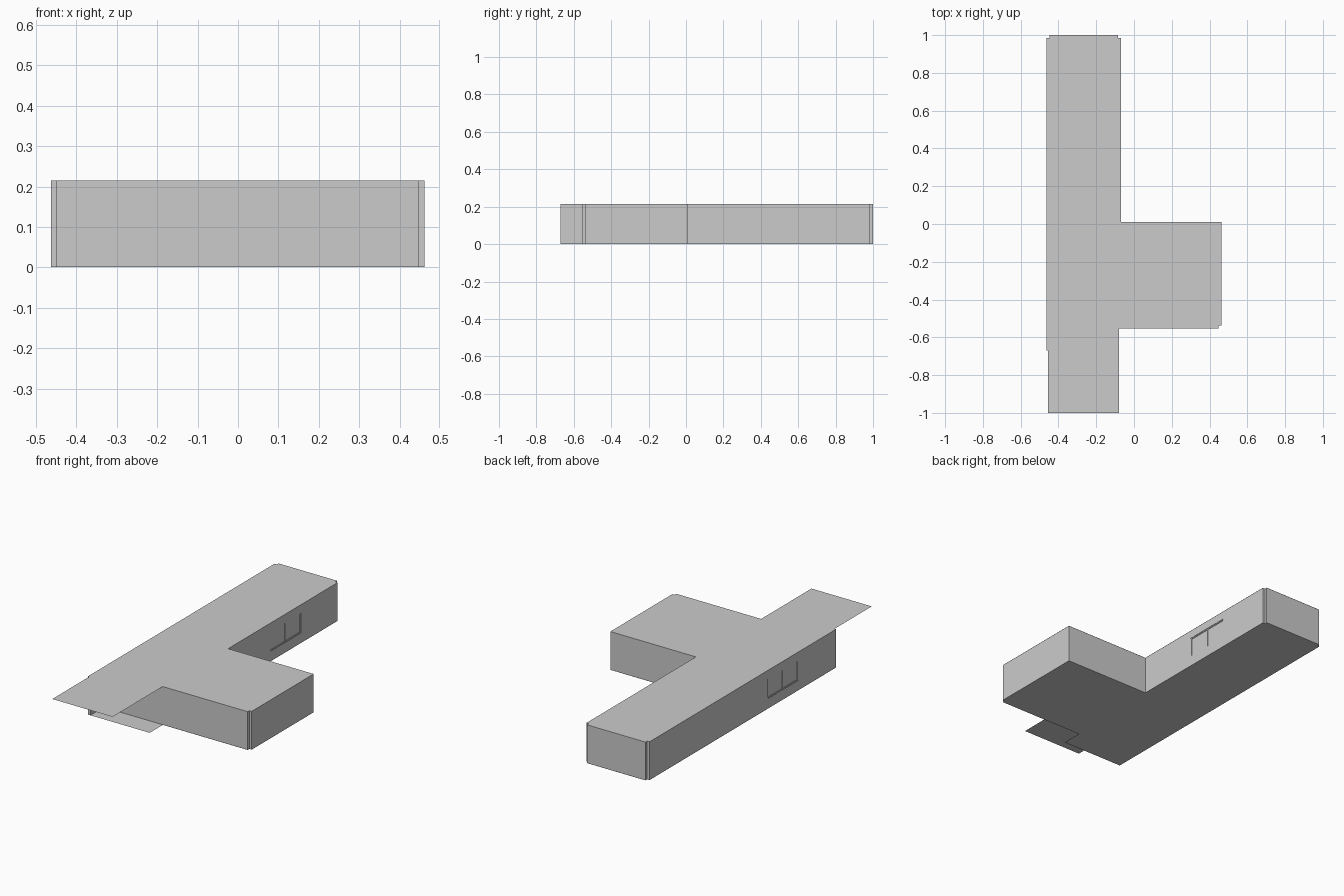
import bpy, bmesh

if "Cube" in bpy.data.objects:
    bpy.data.objects.remove(bpy.data.objects["Cube"])

H = 0.216      # room height
T = 0.015      # wall thickness
E = 0.0006     # walls stop just short of the slabs


def finish(name, bm):
    me = bpy.data.meshes.new(name)
    bm.to_mesh(me)
    bm.free()
    ob = bpy.data.objects.new(name, me)
    bpy.context.collection.objects.link(ob)
    return ob


def box(name, x0, x1, y0, y1, z0=E, z1=H - E):
    bm = bmesh.new()
    bmesh.ops.create_cube(bm, size=1)
    for v in bm.verts:
        v.co = ((x0, x1)[v.co.x > 0], (y0, y1)[v.co.y > 0], (z0, z1)[v.co.z > 0])
    return finish(name, bm)


def sheet(name, outline, z):
    bm = bmesh.new()
    face = bm.faces.new([bm.verts.new((x, y, z)) for x, y in outline])
    bm.normal_update()
    if (face.normal.z > 0) != (z > 0):
        face.normal_flip()
    return finish(name, bm)


# Plan outline shared by floor and ceiling (from the wing round to the far end)
L, R, W = -0.463, -0.07, 0.462
plan = [(-0.08, -0.553), (W - T, -0.553), (W - T, -0.538), (W, -0.538), (W, 0.011),
        (R, 0.011), (R, 0.985), (R - T, 0.985), (R - T, 1.0), (L + T, 1.0),
        (L + T, 0.985), (L, 0.985), (L, -0.67)]
sheet("floor", plan + [(-0.08, -0.67)], 0)
sheet("ceiling", plan + [(-0.455, -0.67), (-0.455, -1.0), (-0.08, -1.0)], H)

# Walls
left_wall = box("left_wall", L, L + T, -0.67, 0.985)
box("back_wall", L + T, R - T, 0.985, 1.0)
right_wall = box("right_wall", R - T, R, 0.011, 0.985)
box("wing_back_wall", R - T, W - T, 0.011 - T, 0.011)
box("wing_right_wall", W - T, W, -0.538, 0.011)
box("front_wall", L + T, W - T, -0.553, -0.538)


# Two-pane window: opening cut in the wall, frame bars and panes
def window(name, wall, x0, y0, y1, z0=0.056, z1=0.17, f=0.006):
    cutter = box(name + "_cutter", x0 - 0.02, x0 + T + 0.02, y0, y1, z0, z1)
    cutter.hide_render = True
    cutter.hide_viewport = True
    mod = wall.modifiers.new("opening", 'BOOLEAN')
    mod.object = cutter
    mod.operation = 'DIFFERENCE'
    mod.solver = 'EXACT'
    a, b = x0 + 0.002, x0 + T - 0.002
    mid = (y0 + y1) / 2
    for i, y in enumerate((y0, mid - f / 2, y1 - f)):
        box(f"{name}_upright_{i}", a, b, y, y + f, z0, z1)
    for part, z in (("sill", z0), ("head", z1 - f)):
        for i, (p, q) in enumerate(((y0 + f, mid - f / 2), (mid + f / 2, y1 - f))):
            box(f"{name}_{part}_{i}", a, b, p, q, z, z + f)
    for i, (p, q) in enumerate(((y0 + f, mid - f / 2), (mid + f / 2, y1 - f))):
        box(f"{name}_pane_{i}", a + 0.003, b - 0.003, p, q, z0 + f, z1 - f)


window("left_window", left_wall, L, -0.34, -0.065)
window("right_window", right_wall, R - T, 0.385, 0.66)
